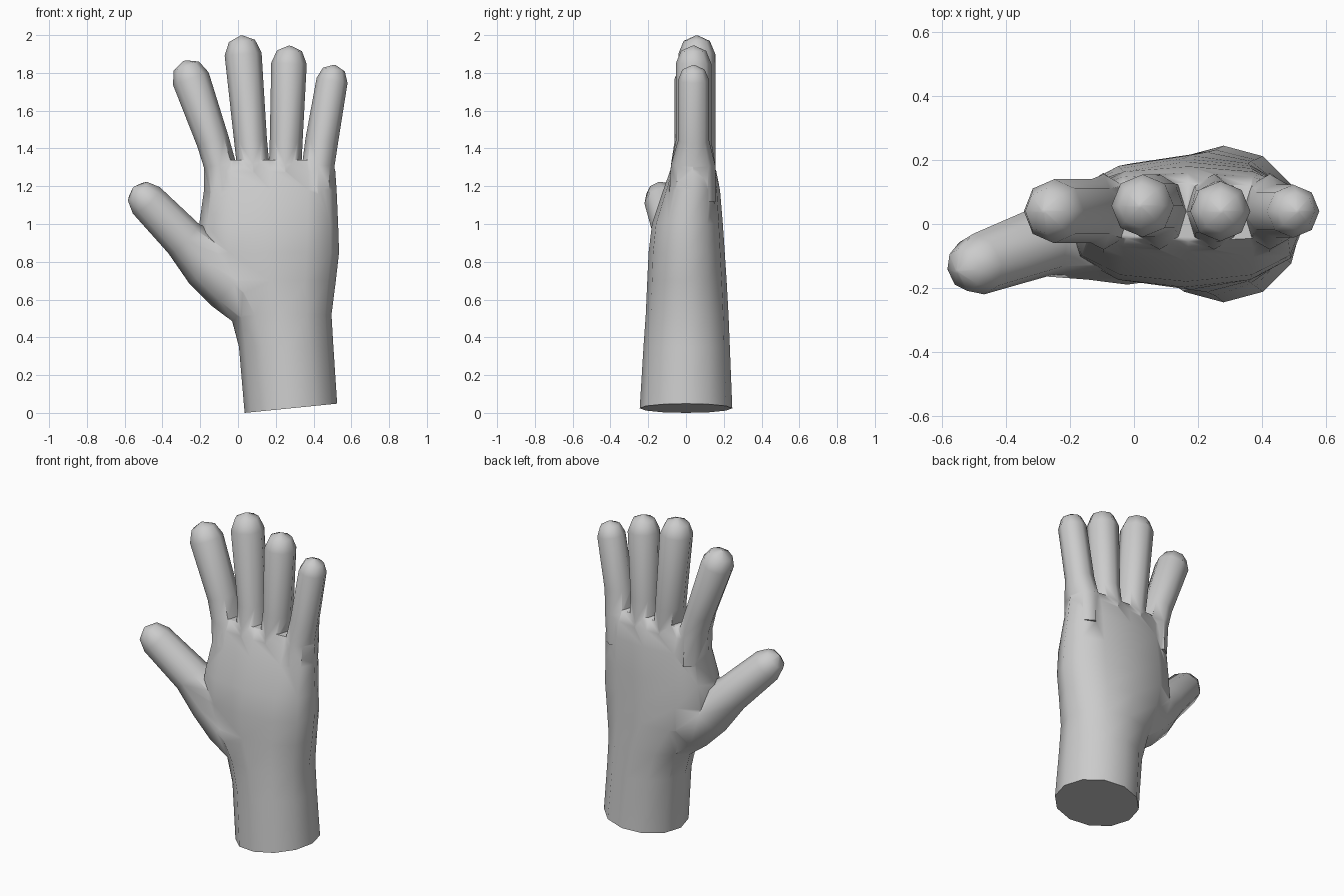
import bpy, bmesh, math
from mathutils import Vector

cube = bpy.data.objects.get("Cube")
if cube:
    bpy.data.objects.remove(cube, do_unlink=True)

grey = bpy.data.materials.new("plain grey")
grey.use_nodes = True
grey.diffuse_color = (0.6, 0.6, 0.6, 1)
grey.node_tree.nodes["Principled BSDF"].inputs["Base Color"].default_value = (0.6, 0.6, 0.6, 1)


def loft(name, rings):
    """Skin a list of equal closed rings and cap both ends."""
    bm = bmesh.new()
    loops = [[bm.verts.new(p) for p in ring] for ring in rings]
    n = len(loops[0])
    for a, b in zip(loops, loops[1:]):
        for i in range(n):
            j = (i + 1) % n
            bm.faces.new((a[i], a[j], b[j], b[i]))
    bm.faces.new(loops[0][::-1])
    bm.faces.new(loops[-1])
    bmesh.ops.recalc_face_normals(bm, faces=bm.faces)
    mesh = bpy.data.meshes.new(name)
    bm.to_mesh(mesh)
    bm.free()
    obj = bpy.data.objects.new(name, mesh)
    bpy.context.collection.objects.link(obj)
    mesh.materials.append(grey)
    return obj


def palm_ring(z, x0, x1, y0, y1, power, tilt=0.0, sides=12):
    ring = []
    for i in range(sides):
        a = math.tau * i / sides
        c, s = math.cos(a), math.sin(a)
        x = (x0 + x1) / 2 + (x1 - x0) / 2 * math.copysign(abs(c) ** (2 / power), c)
        y = (y0 + y1) / 2 + (y1 - y0) / 2 * math.copysign(abs(s) ** (2 / power), s)
        ring.append((x, y, z + tilt * (x - x0)))
    return ring


def digit(name, path, sides=8):
    """Tube with a domed tip; path holds (centre, half width, half depth)."""
    points = [Vector(p[0]) for p in path]
    stations = []
    for i, (p, w, d) in enumerate(path):
        lo, hi = points[max(i - 1, 0)], points[min(i + 1, len(points) - 1)]
        stations.append((points[i], (hi - lo).normalized(), w, d))
    tip, axis, w, d = stations[-1]
    for deg in (45, 86):
        s, c = math.sin(math.radians(deg)), math.cos(math.radians(deg))
        stations.append((tip + axis * w * s, axis, w * c, d * c))
    rings = []
    for p, axis, w, d in stations:
        u = Vector((0, 1, 0)).cross(axis).normalized()
        v = axis.cross(u)
        rings.append([p + u * w * math.cos(math.tau * i / sides)
                      + v * d * math.sin(math.tau * i / sides) for i in range(sides)])
    return loft(name, rings)


# Wrist and palm
hand = loft("hand", [
    palm_ring(0.0, 0.035, 0.525, -0.245, 0.245, 2, 0.1),
    palm_ring(0.35, 0.005, 0.505, -0.225, 0.232, 2),
    palm_ring(0.52, -0.04, 0.495, -0.213, 0.225, 2.1),
    palm_ring(0.70, -0.17, 0.518, -0.205, 0.215, 2.2),
    palm_ring(0.85, -0.22, 0.535, -0.198, 0.205, 2.3),
    palm_ring(1.00, -0.205, 0.53, -0.18, 0.195, 2.4),
    palm_ring(1.18, -0.18, 0.522, -0.12, 0.18, 2.5),
    palm_ring(1.28, -0.18, 0.515, -0.085, 0.16, 2.6),
    palm_ring(1.34, -0.16, 0.50, -0.055, 0.13, 2.6),
])

# Fingers: base x, tip x, tip centre height, depth position, radius
fingers = {
    "index_finger": (-0.095, -0.25, 1.77, 0.04, 0.1),
    "middle_finger": (0.08, 0.027, 1.90, 0.057, 0.098),
    "ring_finger": (0.25, 0.27, 1.85, 0.04, 0.094),
    "little_finger": (0.425, 0.498, 1.76, 0.04, 0.083),
}
parts = []
for name, (bx, tx, tz, y, r) in fingers.items():
    mid = bx + (tx - bx) * 0.25
    parts.append(digit(name, [
        ((bx, 0.035, 1.12), 0.07, 0.125),
        ((bx, 0.038, 1.31), 0.086, 0.118),
        ((mid, y, 1.44), 0.087, r),
        ((tx, y, tz), r, r),
    ]))

# Thumb, widening into the ball of the hand
parts.append(digit("thumb", [
    ((0.12, 0.0, 0.56), 0.15, 0.17),
    ((-0.03, -0.01, 0.69), 0.165, 0.18),
    ((-0.16, -0.025, 0.80), 0.15, 0.15),
    ((-0.29, -0.055, 0.925), 0.112, 0.112),
    ((-0.485, -0.125, 1.125), 0.1, 0.098),
]))

# Fuse the digits with the palm
bpy.context.view_layer.objects.active = hand
for part in parts:
    mod = hand.modifiers.new("fuse", 'BOOLEAN')
    mod.operation = 'UNION'
    mod.solver = 'EXACT'
    mod.object = part
    bpy.ops.object.modifier_apply(modifier=mod.name)
    bpy.data.objects.remove(part, do_unlink=True)

# Smooth shading with crisp wrist edge
bpy.ops.object.select_all(action='DESELECT')
hand.select_set(True)
bpy.ops.object.shade_smooth_by_angle(angle=math.radians(65))
